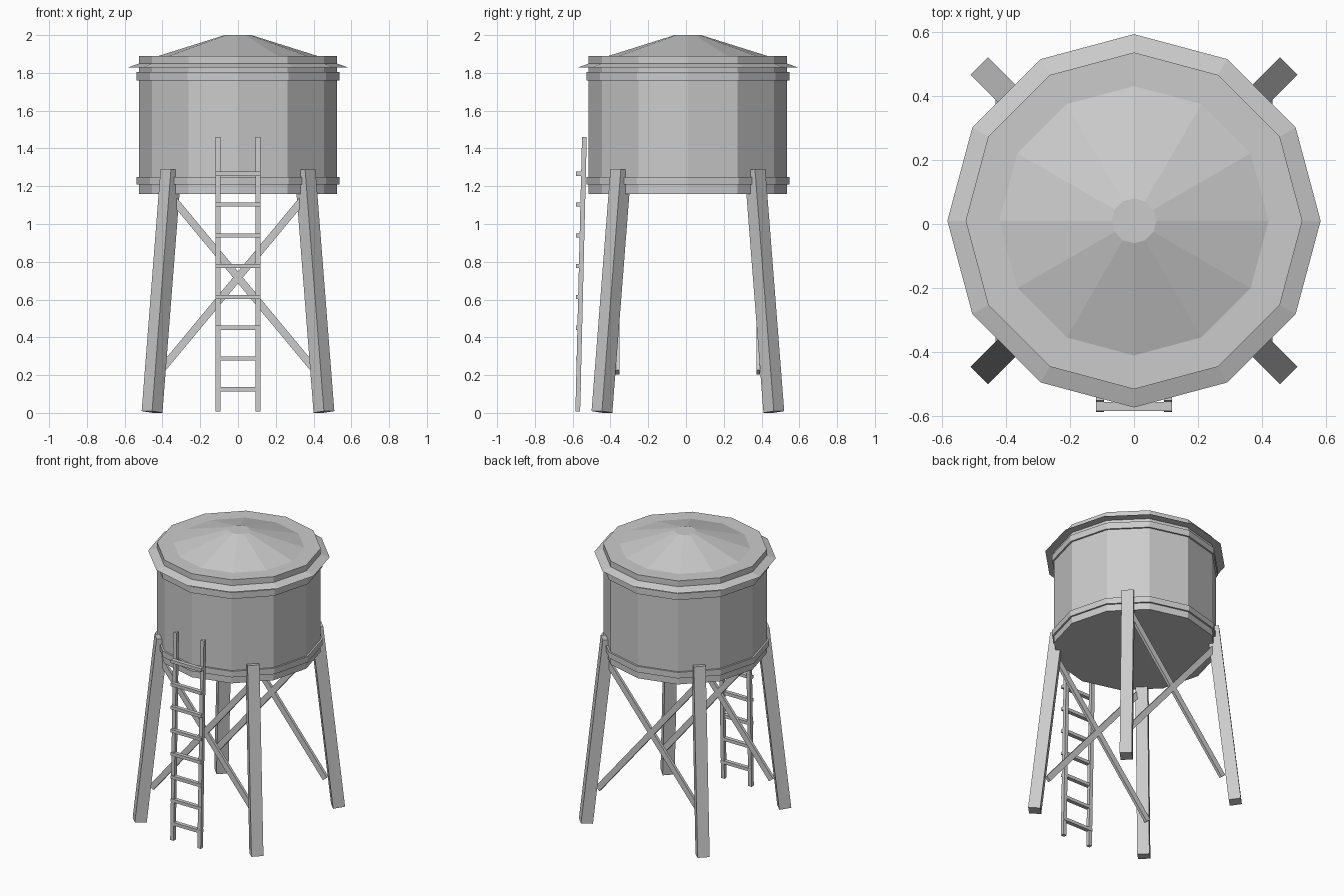
import bpy
import bmesh
from math import cos, sin, pi
from mathutils import Matrix, Vector

SIDES = 12
CY = 0.01  # tank axis sits slightly behind the origin because of the ladder

cube = bpy.data.objects.get("Cube")
if cube:
    bpy.data.objects.remove(cube, do_unlink=True)

grey = bpy.data.materials.new("plain_grey")
grey.use_nodes = True
COLOR = (0.6, 0.6, 0.6, 1)
grey.diffuse_color = COLOR
for node in grey.node_tree.nodes:
    if node.type == 'BSDF_PRINCIPLED':
        node.inputs["Base Color"].default_value = COLOR


def finish(name, bm):
    bmesh.ops.recalc_face_normals(bm, faces=bm.faces)
    mesh = bpy.data.meshes.new(name)
    bm.to_mesh(mesh)
    bm.free()
    mesh.materials.append(grey)
    obj = bpy.data.objects.new(name, mesh)
    bpy.context.collection.objects.link(obj)
    return obj


def lathe(name, profile, ring=False):
    """Spin (radius, height) points round the tank axis; a ring closes on itself."""
    bm = bmesh.new()
    loops = []
    for r, z in profile:
        loops.append([bm.verts.new((r * cos(2 * pi * i / SIDES),
                                    CY + r * sin(2 * pi * i / SIDES), z))
                      for i in range(SIDES)])
    pairs = list(zip(loops, loops[1:]))
    if ring:
        pairs.append((loops[-1], loops[0]))
    else:
        bm.faces.new(loops[0])
        bm.faces.new(loops[-1])
    for a, b in pairs:
        for i in range(SIDES):
            j = (i + 1) % SIDES
            bm.faces.new((a[i], a[j], b[j], b[i]))
    return finish(name, bm)


def beam(name, start, end, width, depth, facing):
    """Rectangular bar between two points, its depth pointing along facing."""
    start, end = Vector(start), Vector(end)
    axis = (end - start).normalized()
    side = axis.cross(Vector(facing)).normalized()
    front = side.cross(axis)
    rot = Matrix((side, front, axis)).transposed().to_4x4()
    size = Matrix.Diagonal((width, depth, (end - start).length, 1))
    bm = bmesh.new()
    bmesh.ops.create_cube(bm, size=1, matrix=Matrix.Translation((start + end) / 2) @ rot @ size)
    return finish(name, bm)


# Tank with its low conical roof
lathe("tank", [(0.525, 1.16), (0.525, 1.89), (0.42, 1.89), (0.07, 2.0)])
# Sloping eave and the two hoops
lathe("eave", [(0.515, 1.829), (0.582, 1.829), (0.515, 1.853)], ring=True)
for name, low, high in (("lower_hoop", 1.208, 1.25), ("upper_hoop", 1.76, 1.805)):
    lathe(name, [(0.515, low), (0.537, low), (0.537, high), (0.515, high)], ring=True)

# Four splayed legs, turned to face the axis
for sy, end_name in ((-1, "front"), (1, "back")):
    for sx, side_name in ((1, "left"), (-1, "right")):
        beam(f"{end_name}_{side_name}_leg",
             (sx * 0.455, CY + sy * 0.455, 0.005),
             (sx * 0.355, CY + sy * 0.355, 1.287),
             0.078, 0.078, (sx, sy, 0))
        # Crossed braces on the front and back only
        beam(f"{end_name}_{side_name}_brace",
             (sx * 0.417, CY + sy * 0.372, 0.215),
             (sx * -0.362, CY + sy * 0.372, 1.153),
             0.04, 0.02, (0, 1, 0))

# Ladder leaning slightly towards the tank
for sx, side_name in ((1, "left"), (-1, "right")):
    beam(f"{side_name}_ladder_rail", (sx * 0.106, -0.573, 0.008),
         (sx * 0.106, -0.538, 1.46), 0.026, 0.025, (0, 1, 0))
for i in range(8):
    z = 0.125 + i * 0.163
    beam(f"ladder_rung_{i + 1}", (-0.118, -0.569, z), (0.118, -0.569, z),
         0.022, 0.028, (0, 1, 0))
